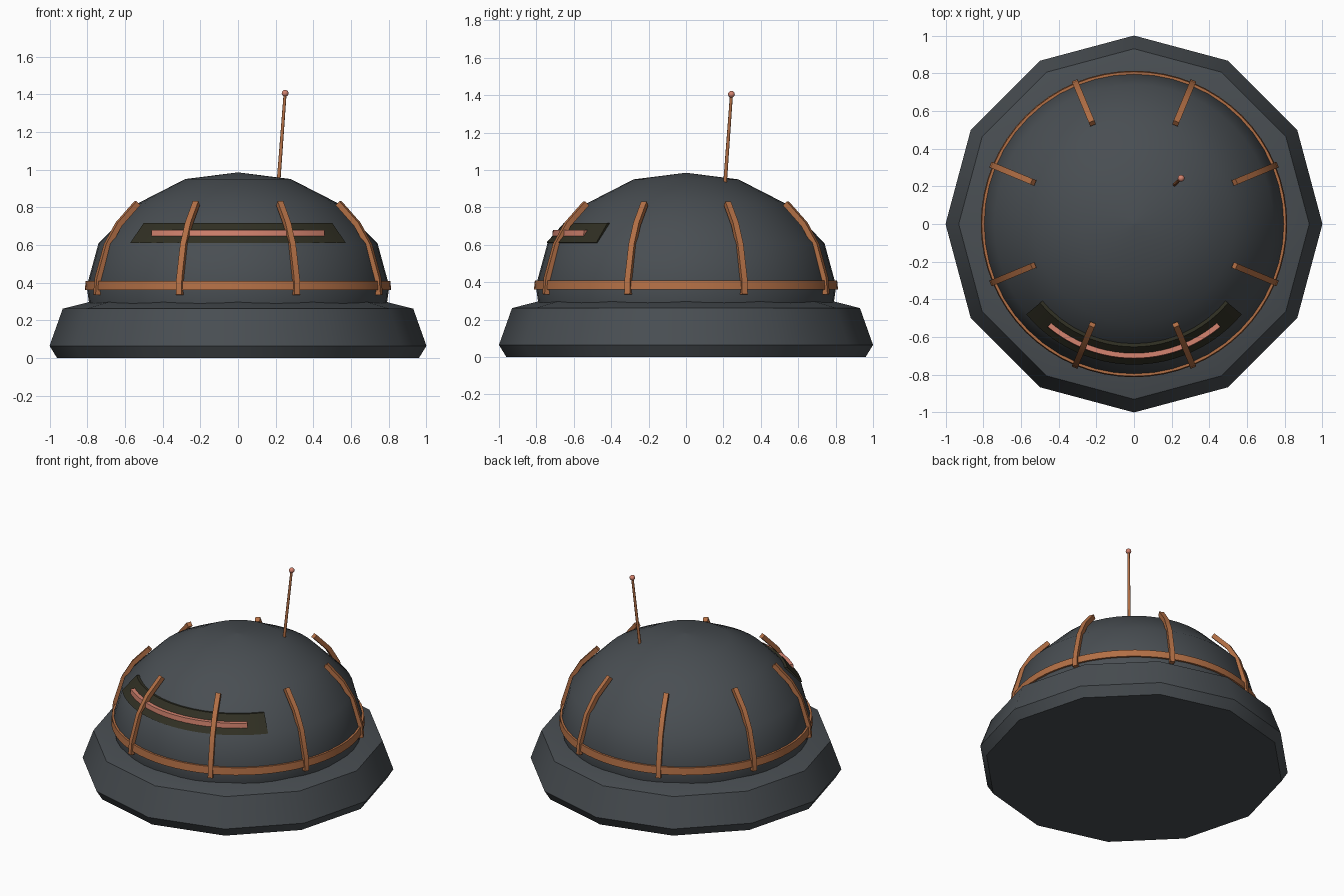
import bpy, bmesh, math
from mathutils import Vector

cube = bpy.data.objects.get("Cube")
if cube:
    bpy.data.objects.remove(cube, do_unlink=True)


def material(name, rgb):
    m = bpy.data.materials.new(name)
    m.use_nodes = True
    m.diffuse_color = (*rgb, 1)
    m.node_tree.nodes["Principled BSDF"].inputs["Base Color"].default_value = (*rgb, 1)
    return m


steel = material("dark steel", (0.066, 0.076, 0.085))
copper = material("copper", (0.45, 0.16, 0.06))
glow = material("salmon glow", (0.66, 0.23, 0.16))
visor_dark = material("dark olive", (0.03, 0.029, 0.017))


def finish(name, bm, mat, angle=31):
    bmesh.ops.recalc_face_normals(bm, faces=bm.faces)
    mesh = bpy.data.meshes.new(name)
    bm.to_mesh(mesh)
    bm.free()
    mesh.materials.append(mat)
    ob = bpy.data.objects.new(name, mesh)
    bpy.context.collection.objects.link(ob)
    bpy.ops.object.select_all(action="DESELECT")
    ob.select_set(True)
    bpy.context.view_layer.objects.active = ob
    bpy.ops.object.shade_smooth_by_angle(angle=math.radians(angle))
    return ob


def loft(bm, rings, closed):
    """Skin neighbouring rings of points with quads; cap the ends if open."""
    vs = [[bm.verts.new(p) for p in ring] for ring in rings]
    n = len(vs[0])
    pairs = list(zip(vs, vs[1:])) + ([(vs[-1], vs[0])] if closed else [])
    for a, b in pairs:
        for i in range(n):
            j = (i + 1) % n
            bm.faces.new((a[i], a[j], b[j], b[i]))
    if not closed:
        bm.faces.new(vs[0])
        bm.faces.new(vs[-1])


def lathe(name, profile, segments, mat):
    """Full turn of an open (radius, z) profile, closed at top and bottom."""
    bm = bmesh.new()
    rings = []
    for r, z in profile:
        rings.append([(r * math.cos(math.tau * i / segments),
                       r * math.sin(math.tau * i / segments), z)
                      for i in range(segments)])
    loft(bm, rings, False)
    return finish(name, bm, mat)


def arc_sweep(name, section, half_angle, steps, mat):
    """Sweep a closed (radius, z) section around the front of the dome."""
    bm = bmesh.new()
    full = half_angle >= 180
    rings = []
    for i in range(steps if full else steps + 1):
        a = math.radians(-half_angle + 2 * half_angle * i / steps)
        rings.append([(r * math.sin(a), -r * math.cos(a), z) for r, z in section])
    loft(bm, rings, full)
    return finish(name, bm, mat)


# Twelve-sided base and smooth dome
lathe("base", [(0.96, 0), (1.0, 0.065), (0.93, 0.262), (0.78, 0.3)], 12, steel)
lathe("dome", [(0.78, 0.24), (0.79, 0.29), (0.803, 0.38), (0.74, 0.61),
               (0.53, 0.822), (0.28, 0.95), (0.004, 0.985)], 48, steel)

# Copper band around the foot of the dome
arc_sweep("dome_band", [(0.78, 0.36), (0.813, 0.36), (0.808, 0.41), (0.78, 0.41)],
          180, 64, copper)

# Visor plate and its glowing strip
arc_sweep("visor", [(0.738, 0.61), (0.746, 0.612), (0.652, 0.718), (0.634, 0.716)],
          50, 24, visor_dark)
arc_sweep("visor_strip", [(0.69, 0.645), (0.715, 0.645), (0.712, 0.68), (0.67, 0.68)],
          40, 24, glow)

# Eight ribs following the dome
path = [Vector(p) for p in ((0.81, 0.335), (0.803, 0.42), (0.75, 0.6),
                            (0.685, 0.71), (0.578, 0.822))]
half_width, half_depth = 0.016, 0.015
for k in range(8):
    a = math.radians(22.5 + 45 * k)
    out, side = Vector((math.cos(a), math.sin(a), 0)), Vector((-math.sin(a), math.cos(a), 0))
    rings = []
    for i, p in enumerate(path):
        t = (path[min(i + 1, len(path) - 1)] - path[max(i - 1, 0)]).normalized()
        normal = out * t.y + Vector((0, 0, -t.x))
        centre = out * p.x + Vector((0, 0, p.y))
        rings.append([centre + normal * half_depth * u + side * half_width * v
                      for u, v in ((-1, -1), (1, -1), (1, 1), (-1, 1))])
    bm = bmesh.new()
    loft(bm, rings, False)
    finish(f"rib_{k + 1}", bm, copper, 20)

# Leaning antenna with a ball tip
foot, tip = Vector((0.214, 0.208, 0.92)), Vector((0.25, 0.243, 1.405))
bm = bmesh.new()
bmesh.ops.create_cone(bm, cap_ends=True, segments=10, radius1=0.01, radius2=0.008,
                      depth=(tip - foot).length)
antenna = finish("antenna", bm, copper, 40)
antenna.location = (foot + tip) / 2
antenna.rotation_euler = (tip - foot).to_track_quat("Z", "Y").to_euler()

bm = bmesh.new()
bmesh.ops.create_uvsphere(bm, u_segments=16, v_segments=10, radius=0.018)
finish("antenna_ball", bm, glow, 60).location = tip
